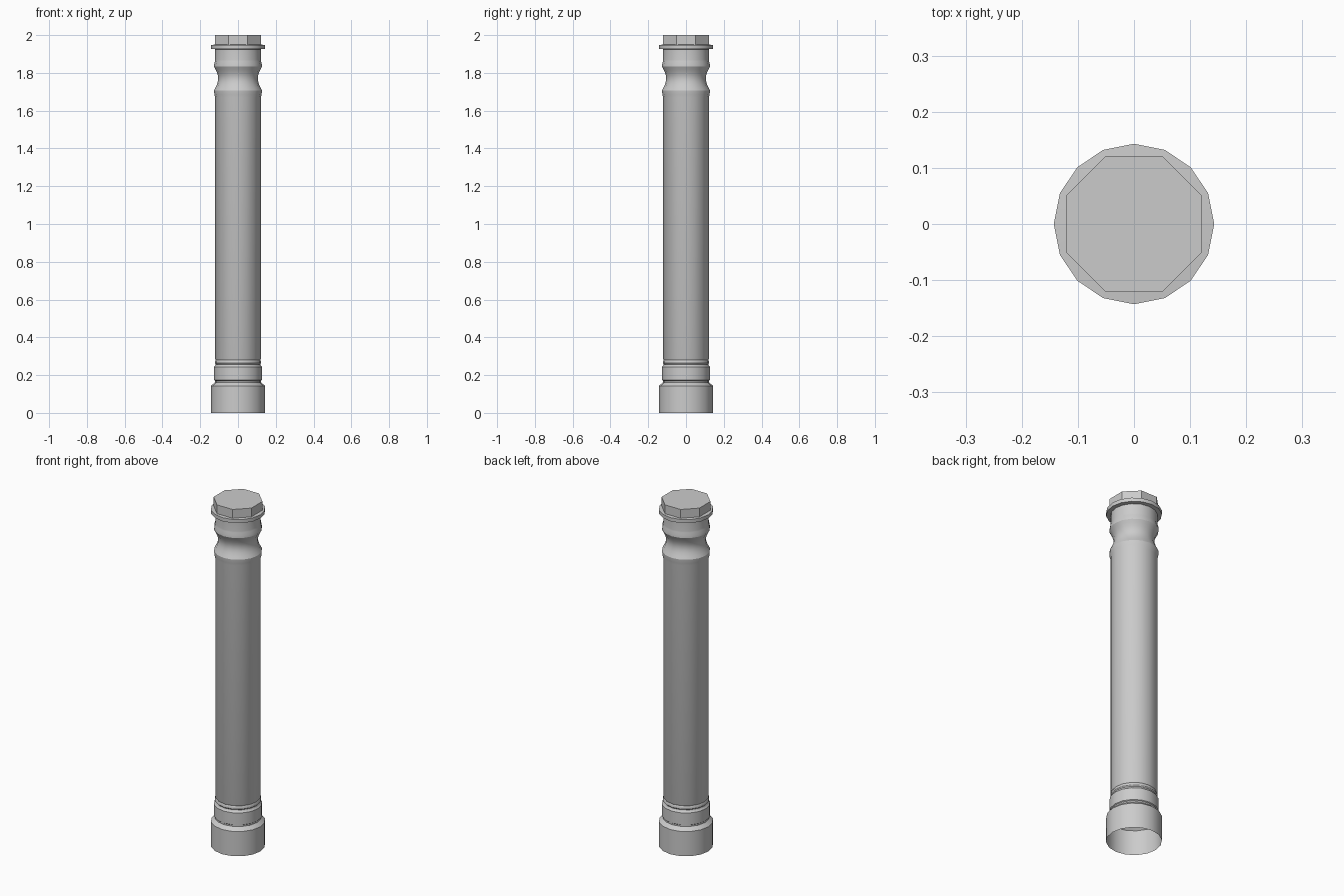
import bpy, bmesh
from math import cos, sin, pi, radians

if "Cube" in bpy.data.objects:
    bpy.data.objects.remove(bpy.data.objects["Cube"])


def lathe(name, profile, sides, phase=0.0, cap_top=False, angle=30):
    """Revolve (radius, height) points around z."""
    bm = bmesh.new()
    rings = [[bm.verts.new((r * cos(2 * pi * i / sides + phase),
                            r * sin(2 * pi * i / sides + phase), z))
              for i in range(sides)] for r, z in profile]
    for a, b in zip(rings, rings[1:]):
        for i in range(sides):
            j = (i + 1) % sides
            bm.faces.new((a[i], a[j], b[j], b[i]))
    if cap_top:
        bm.faces.new(rings[-1])
    me = bpy.data.meshes.new(name)
    bm.to_mesh(me)
    bm.free()
    ob = bpy.data.objects.new(name, me)
    bpy.context.collection.objects.link(ob)
    bpy.ops.object.select_all(action='DESELECT')
    ob.select_set(True)
    bpy.context.view_layer.objects.active = ob
    bpy.ops.object.shade_smooth_by_angle(angle=radians(angle))
    return ob


# Open-bottomed base with bevelled shoulder and band
lathe("base", [(0.143, 0), (0.143, 0.143), (0.122, 0.162), (0.122, 0.17),
               (0.127, 0.174), (0.127, 0.243), (0.121, 0.25)], 16)

# Bead and straight shaft, flaring slightly at the top
lathe("shaft", [(0.121, 0.25), (0.118, 0.257), (0.122, 0.263), (0.122, 0.273),
                (0.118, 0.28), (0.121, 0.287), (0.121, 1.67),
                (0.125, 1.685), (0.127, 1.708)], 16)

# Concave neck between two collars
cove = [(0.127 - 0.022 * sin(pi * t / 8), 1.708 + 0.125 * t / 8) for t in range(9)]
lathe("neck", cove + [(0.126, 1.847), (0.122, 1.862), (0.121, 1.87), (0.121, 1.925)], 16)

# Thin projecting flange
lathe("flange", [(0.121, 1.925), (0.143, 1.927), (0.143, 1.948), (0.115, 1.95)], 16)

# Octagonal cap
lathe("octagonal_cap", [(0.131, 1.946), (0.131, 2.0)], 8, pi / 8, True)
